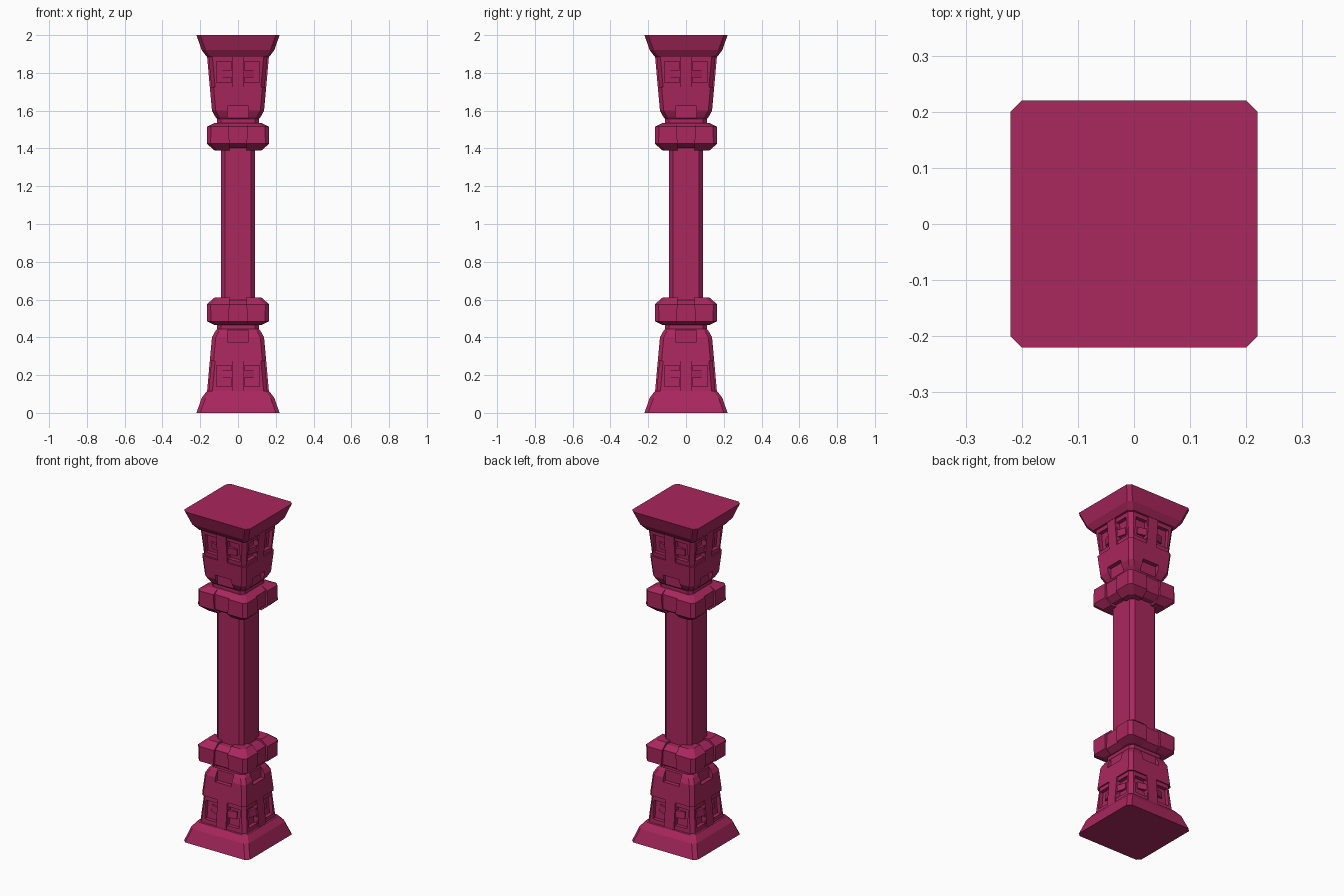
import bpy, bmesh, math
from mathutils import Matrix, Vector

if "Cube" in bpy.data.objects:
    bpy.data.objects.remove(bpy.data.objects["Cube"])

mat = bpy.data.materials.new("crimson")
mat.diffuse_color = (0.40, 0.02, 0.11, 1)
mat.use_nodes = True
mat.node_tree.nodes["Principled BSDF"].inputs["Base Color"].default_value = mat.diffuse_color


def finish(name, bm, mirror=True, cutter=None, helper=False):
    """Object with its origin at mid height, so the capital mirrors the base."""
    bmesh.ops.recalc_face_normals(bm, faces=bm.faces)
    bmesh.ops.translate(bm, verts=bm.verts, vec=(0, 0, -1))
    me = bpy.data.meshes.new(name)
    bm.to_mesh(me)
    bm.free()
    me.materials.append(mat)
    ob = bpy.data.objects.new(name, me)
    ob.location.z = 1
    bpy.context.collection.objects.link(ob)
    if helper:
        ob.hide_render = True
        ob.hide_viewport = True
        return ob
    if cutter:
        b = ob.modifiers.new("cut", 'BOOLEAN')
        b.operation, b.solver, b.object = 'DIFFERENCE', 'EXACT', cutter
    if mirror:
        m = ob.modifiers.new("mirror", 'MIRROR')
        m.use_axis = (False, False, True)
        m.use_mirror_merge = False
    return ob


def loft(profile, c=0.02):
    """Stack of chamfered squares from (z, half width) pairs."""
    bm = bmesh.new()
    rings = []
    for z, h in profile:
        k = h - c
        pts = [(h, -k), (h, k), (k, h), (-k, h), (-h, k), (-h, -k), (-k, -h), (k, -h)]
        rings.append([bm.verts.new((x, y, z)) for x, y in pts])
    for a, b in zip(rings, rings[1:]):
        for i in range(8):
            j = (i + 1) % 8
            bm.faces.new((a[i], a[j], b[j], b[i]))
    bm.faces.new(rings[0][::-1])
    bm.faces.new(rings[-1])
    return bm


def blocks(bm, x, y, z, taper=0.0, slope=0.0, tip=0.0, sides=(1,)):
    """Box repeated on four faces; taper narrows the top, slope leans the
    inner face, tip pushes the outer face inward at the far x end."""
    for s in sides:
        for q in range(4):
            rot = Matrix.Rotation(q * math.pi / 2, 3, 'Z')
            v = {}
            for i in (0, 1):
                for j in (0, 1):
                    for k in (0, 1):
                        px = x[i] + (taper * k if i == 0 else -taper * k)
                        py = y[j] + slope * k + (tip if (i == 1 and j == 0) else 0)
                        v[i, j, k] = bm.verts.new(rot @ Vector((s * px, py, z[k])))
            for ax in range(3):
                for e in (0, 1):
                    loop = []
                    for a, b in ((0, 0), (0, 1), (1, 1), (1, 0)):
                        key = [a, b]
                        key.insert(ax, e)
                        loop.append(v[tuple(key)])
                    bm.faces.new(loop)


# shaft and flared plinth
finish("shaft", loft([(0.5, 0.09), (1.5, 0.09)]), mirror=False)
finish("plinth", loft([(0, 0.22), (0.08, 0.192), (0.115, 0.165), (0.12, 0.14)]))

# tapered body: raised centre and upper band, corners cut back, top notch
bm = bmesh.new()
blocks(bm, (0.033, 0.3), (-0.3, -0.033), (0.05, 0.275))
blocks(bm, (-0.055, 0.055), (-0.3, -0.115), (0.375, 0.5))
band_cut = finish("band_cutter", bm, helper=True)
body = [(0.1, 0.165), (0.40, 0.138), (0.43, 0.122), (0.445, 0.11)]
finish("body_band", loft(body), cutter=band_cut)

# recessed core with the square pockets
bm = bmesh.new()
blocks(bm, (0.035, 0.115), (-0.3, -0.131), (0.14, 0.25), slope=0.010, sides=(1, -1))
blocks(bm, (-0.055, 0.055), (-0.3, -0.115), (0.375, 0.5))
core_cut = finish("pocket_cutter", bm, helper=True)
finish("body_core", loft([(z, h - 0.008) for z, h in body]), cutter=core_cut)

# sloped tongue inside each pocket
bm = bmesh.new()
blocks(bm, (0.030, 0.085), (-0.150, -0.11), (0.185, 0.225), slope=0.004,
       tip=0.016, sides=(1, -1))
finish("pocket_tongue", bm)

# neck and collar: recessed centre blocks between four corner blocks
finish("neck", loft([(0.42, 0.11), (0.49, 0.11)]))
finish("collar_centre", loft([(0.465, 0.12), (0.485, 0.152), (0.575, 0.152), (0.597, 0.12)]))
bm = bmesh.new()
blocks(bm, (-0.052, 0.052), (-0.3, -0.06), (0.44, 0.64), taper=0.01)
collar_cut = finish("collar_cutter", bm, helper=True)
finish("collar_corners", loft([(0.465, 0.125), (0.485, 0.163), (0.575, 0.165), (0.61, 0.125)]),
       cutter=collar_cut)
